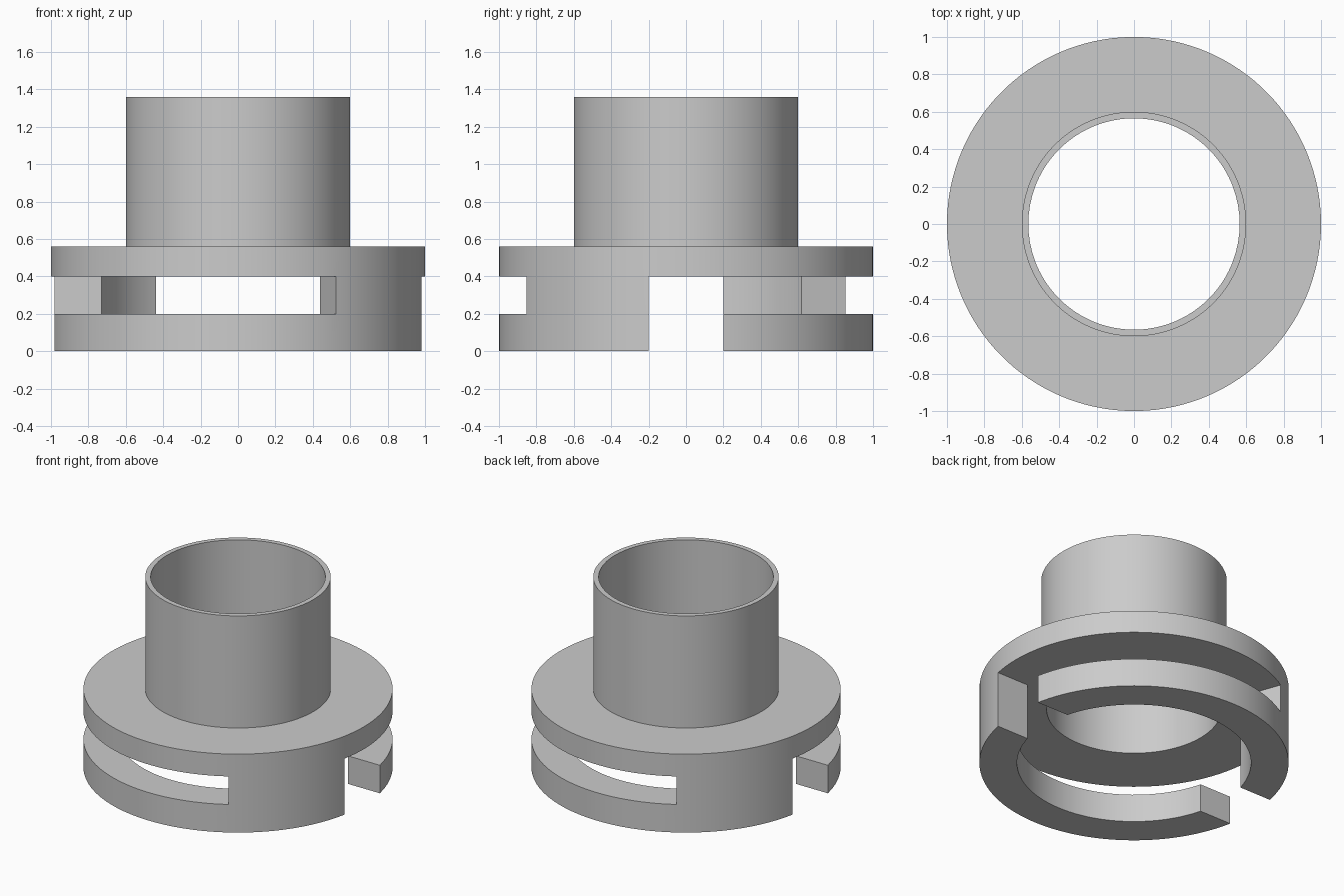
import bpy, bmesh
from math import asin, sin, cos, pi, radians

cube = bpy.data.objects.get("Cube")
if cube:
    bpy.data.objects.remove(cube)

RADII = [0.565, 0.6, 0.757, 1.0]       # bore, tube, skirt inside, rim
HEIGHTS = [0, 0.2, 0.4, 0.56, 1.36]    # lip, slot, flange, tube
GAP_HALF = 0.2                         # half width of the entry gaps
TURN = radians(110)                    # sweep of the locking slots
STEPS = {"gap": 8, "slot": 40, "post": 16}

# Sector kinds around the full turn; both halves are alike
kinds = [k for k, n in STEPS.items() for _ in range(n)] * 2
COUNT = len(kinds)


def station_angles(r):
    """Angles of the sector borders at radius r; gap sides stay parallel."""
    a = asin(GAP_HALF / r)
    marks = [-a, a, TURN + a, pi - a]
    half = []
    for n, start, end in zip(STEPS.values(), marks, marks[1:]):
        half += [start + (end - start) * s / n for s in range(n)]
    return half + [t + pi for t in half]


def solid(i, j, k):
    """Is the cell at sector i, ring j, layer k filled with material?"""
    if not (0 <= j < len(RADII) - 1 and 0 <= k < len(HEIGHTS) - 1):
        return False
    kind = kinds[i % COUNT]
    if k == 3:                         # upright tube
        return j == 0
    if k == 2:                         # flange
        return True
    if j < 2:                          # open inside of the skirt
        return False
    if k == 1:                         # slot layer: only the posts remain
        return kind == "post"
    return kind != "gap"               # bottom lip


angles = [station_angles(r) for r in RADII]
bm = bmesh.new()
verts = {}


def corner(i, j, k):
    key = (i % COUNT, j, k)
    if key not in verts:
        t, r = angles[j][key[0]], RADII[j]
        verts[key] = bm.verts.new((r * cos(t), r * sin(t), HEIGHTS[k]))
    return verts[key]


# Skin every border between filled and empty cells
SQUARE = [(0, 0), (1, 0), (1, 1), (0, 1)]
for i in range(COUNT):
    for j in range(len(RADII) - 1):
        for k in range(len(HEIGHTS) - 1):
            if not solid(i, j, k):
                continue
            for axis in range(3):
                for side in (0, 1):
                    near = [i, j, k]
                    near[axis] += 2 * side - 1
                    if solid(*near):
                        continue
                    ring = []
                    for u, v in SQUARE:
                        off = [u, v]
                        off.insert(axis, side)
                        ring.append(corner(i + off[0], j + off[1], k + off[2]))
                    bm.faces.new(ring)

bmesh.ops.recalc_face_normals(bm, faces=bm.faces)
mesh = bpy.data.meshes.new("bayonet_collar")
bm.to_mesh(mesh)
bm.free()

# Plain grey material
grey = bpy.data.materials.new("plain_grey")
grey.use_nodes = True
colour = (0.6, 0.6, 0.6, 1)
grey.diffuse_color = colour
grey.node_tree.nodes["Principled BSDF"].inputs["Base Color"].default_value = colour
mesh.materials.append(grey)

collar = bpy.data.objects.new("bayonet_collar", mesh)
bpy.context.collection.objects.link(collar)
bpy.ops.object.select_all(action="DESELECT")
collar.select_set(True)
bpy.context.view_layer.objects.active = collar
bpy.ops.object.shade_smooth_by_angle(angle=radians(30))
